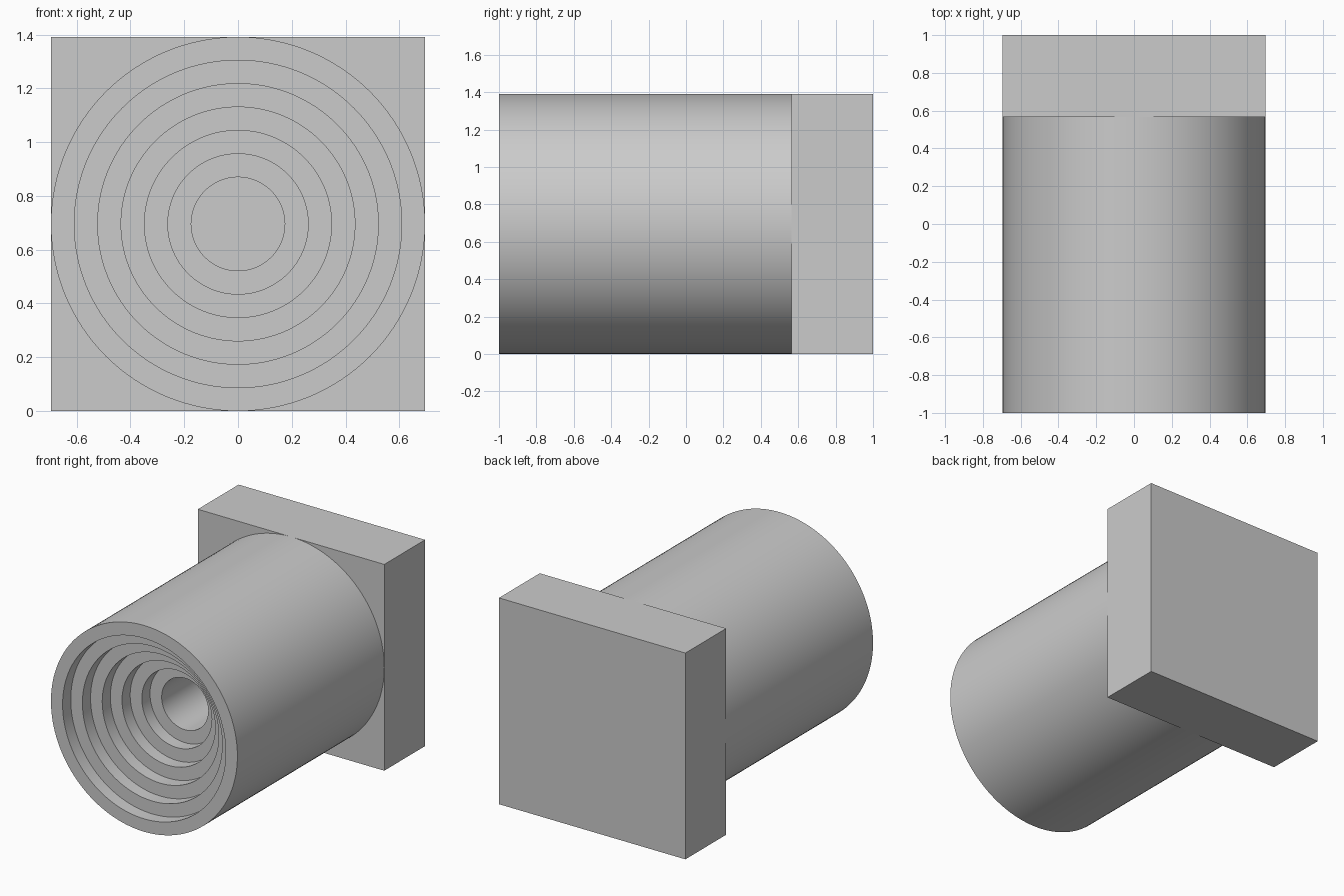
import bpy
import bmesh
import math
from mathutils import Matrix, Vector

cube = bpy.data.objects.get("Cube")
if cube:
    bpy.data.objects.remove(cube, do_unlink=True)

U = 2 / 23            # one module: the step width and depth
AXIS = 8 * U          # height of the barrel axis
FRONT = -1.0
JOINT = FRONT + 18 * U
SEGMENTS = 128

grey = bpy.data.materials.new("plain grey")
grey.use_nodes = True
colour = (0.6, 0.6, 0.6, 1)
grey.diffuse_color = colour
grey.node_tree.nodes["Principled BSDF"].inputs["Base Color"].default_value = colour


def make_object(name, bm):
    bmesh.ops.recalc_face_normals(bm, faces=bm.faces)
    mesh = bpy.data.meshes.new(name)
    bm.to_mesh(mesh)
    bm.free()
    mesh.materials.append(grey)
    obj = bpy.data.objects.new(name, mesh)
    bpy.context.collection.objects.link(obj)
    return obj


# Square base block at the back
bm = bmesh.new()
depth = 1 - JOINT
bmesh.ops.create_cube(bm, size=1, matrix=Matrix.Translation((0, (1 + JOINT) / 2, AXIS))
                      @ Matrix.Diagonal((16 * U, depth, 16 * U, 1)))
make_object("base_block", bm)

# Barrel profile: outer wall, stepped mouth, then a straight bore
profile = [(8 * U, JOINT), (8 * U, FRONT)]
for step in range(6):
    y = FRONT + step * U
    profile += [((7 - step) * U, y), ((7 - step) * U, y + U)]
profile[-1] = (2 * U, JOINT)

bm = bmesh.new()
verts = [bm.verts.new((r, y, AXIS)) for r, y in profile]
edges = [bm.edges.new((verts[i], verts[(i + 1) % len(verts)])) for i in range(len(verts))]
bmesh.ops.spin(bm, geom=verts + edges, cent=Vector((0, 0, AXIS)), axis=Vector((0, 1, 0)),
               angle=math.tau, steps=SEGMENTS, use_duplicate=False)
bmesh.ops.remove_doubles(bm, verts=bm.verts, dist=1e-5)
barrel = make_object("stepped_barrel", bm)

# Smooth walls with crisp step edges
bpy.ops.object.select_all(action="DESELECT")
barrel.select_set(True)
bpy.context.view_layer.objects.active = barrel
bpy.ops.object.shade_smooth_by_angle(angle=math.radians(30))
